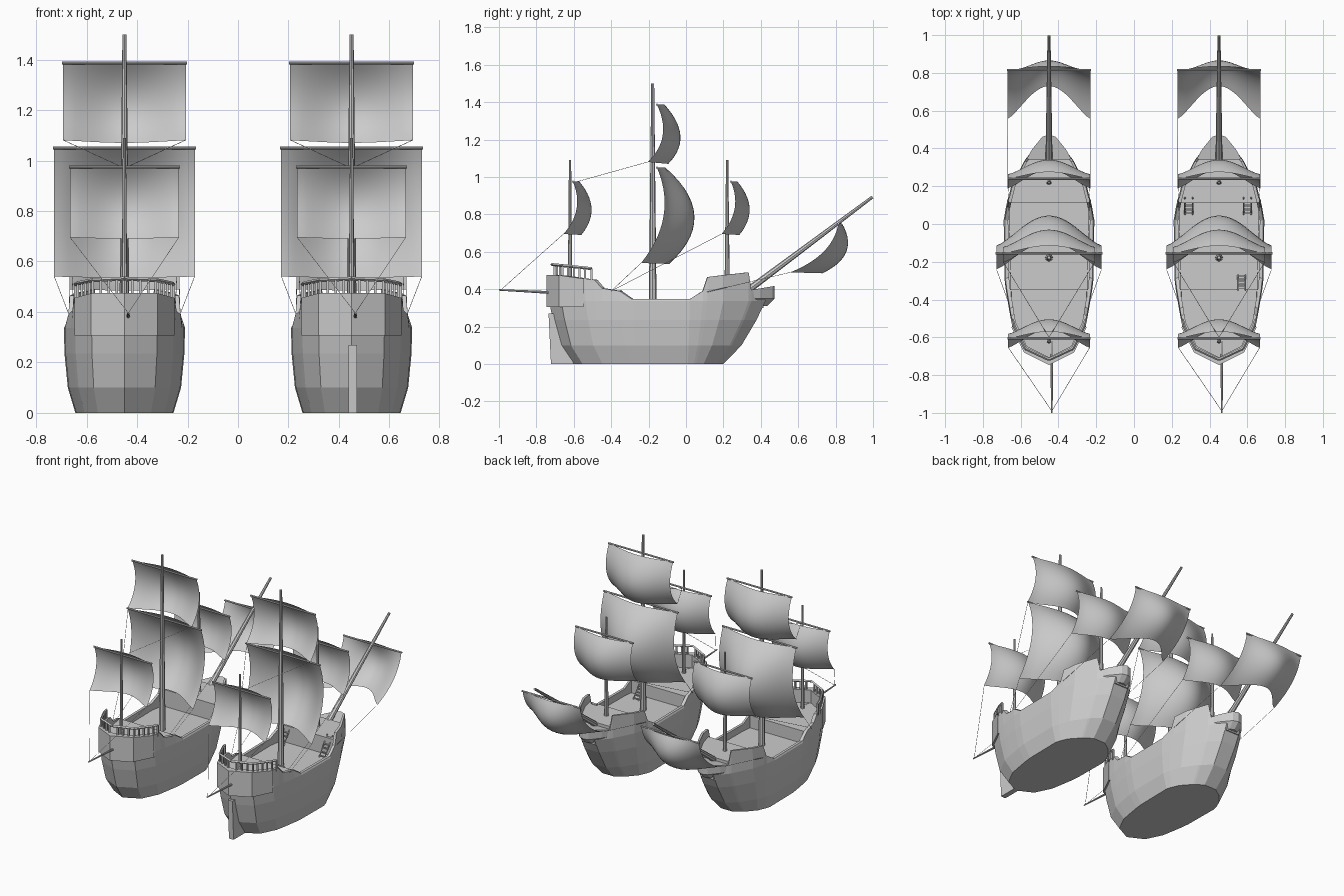
import bpy, bmesh, math
from mathutils import Vector, Matrix

if "Cube" in bpy.data.objects:
    bpy.data.objects.remove(bpy.data.objects["Cube"])

# Hull stations: (y, half width, rail height), stern to bow
ST = [(-.735, 0, .476), (-.67, .13, .474), (-.54, .195, .456), (-.49, .205, .45),
      (-.45, .212, .405), (-.355, .228, .39), (-.29, .236, .347), (.02, .24, .347),
      (.09, .228, .39), (.115, .222, .465), (.2, .2, .475), (.335, .13, .49),
      (.35, .12, .395), (.425, .055, .40)]
MAIN, AFT, FORE = .30, .385, .415        # deck heights


def make(name, bm, cx, smooth=False):
    bmesh.ops.recalc_face_normals(bm, faces=bm.faces)
    me = bpy.data.meshes.new(name)
    bm.to_mesh(me)
    bm.free()
    if smooth:
        for p in me.polygons:
            p.use_smooth = True
    ob = bpy.data.objects.new(name, me)
    ob.location.x = cx
    bpy.context.collection.objects.link(ob)
    return ob


def rod(bm, a, b, r1, r2, n=8):
    a, b = Vector(a), Vector(b)
    d = b - a
    m = Matrix.Translation((a + b) / 2) @ d.to_track_quat('Z', 'Y').to_matrix().to_4x4()
    bmesh.ops.create_cone(bm, cap_ends=True, segments=n, radius1=r1, radius2=r2,
                          depth=d.length, matrix=m)


def box(bm, c, s):
    bmesh.ops.create_cube(bm, size=1, matrix=Matrix.Translation(c) @ Matrix.Diagonal((*s, 1)))


def loft(bm, rings, cap_start=True, cap_end=True, closed=True):
    vs = [[bm.verts.new(p) for p in r] for r in rings]
    n = len(vs[0])
    for a, b in zip(vs, vs[1:]):
        for i in range(n if closed else n - 1):
            j = (i + 1) % n
            bm.faces.new((a[i], a[j], b[j], b[i]))
    if cap_start:
        bm.faces.new(vs[0][::-1])
    if cap_end:
        bm.faces.new(vs[-1])


def outline(stations, ymin=-.735, ymax=.425, s=1, z=None):
    """Mirrored ring of points around the ship; z=None follows the rail."""
    half = [(w * s, y * (ymax / .425 if y > 0 else ymin / -.735), r if z is None else z)
            for y, w, r in stations]
    return half + [(-x, y, h) for x, y, h in reversed(half) if x > 0]


def hull(cx):
    bm = bmesh.new()
    loft(bm, [outline(ST, -.607, .2, .81, 0), outline(ST, -.675, .297, .935, .1),
              outline(ST, -.712, .377, .99, .235), outline(ST, -.732, .425, 1, .337),
              outline(ST, -.735, .425, .975), outline(ST, -.71, .415, .9),
              outline(ST, -.71, .415, .9, MAIN)])
    make("hull", bm, cx)
    # Raised decks
    for name, part, z in (("aft_deck", ST[:6], AFT), ("fore_deck", ST[9:13], FORE)):
        bm = bmesh.new()
        loft(bm, [outline(part, -.712, .415, .91, MAIN - .01), outline(part, -.712, .415, .91, z)])
        make(name, bm, cx)
    # Stern gallery: slightly raised band round the stern
    bm = bmesh.new()
    aft = ST[:3]
    path = lambda k, z: [(-w * k, y * k, z or r) for y, w, r in reversed(aft[1:])] + \
                        [(w * k, y * k, z or r) for y, w, r in aft]
    loft(bm, [path(.98, .306), path(1.015, .306), path(1.015, None), path(.96, None)],
         False, False, False)
    make("stern_gallery", bm, cx)
    # Beak platform at the bow
    bm = bmesh.new()
    beak = [(.12, .34), (.09, .395), (.035, .462), (0, .473)]
    beak += [(-x, y) for x, y in reversed(beak[:-1])]
    loft(bm, [[(x * .8, y - .04 * (y > .38), .31) for x, y in beak],
              [(x, y, .35) for x, y in beak],
              [(x, y, .395 + .022 * (y - .34) / .133) for x, y in beak]])
    make("beak", bm, cx)


def stern_railing(cx):
    bm = bmesh.new()
    pts = [(.195, -.505), (.185, -.54), (.125, -.66), (0, -.718)]
    top = lambda y: .51 + .022 * (-.505 - y) / .213
    for s in (1, -1):
        for (x0, y0), (x1, y1) in zip(pts, pts[1:]):
            rod(bm, (s * x0, y0, top(y0)), (s * x1, y1, top(y1)), .008, .008, 4)
            n = max(1, round(math.hypot(x1 - x0, y1 - y0) / .032))
            for i in range(n):
                x, y = x0 + (x1 - x0) * i / n, y0 + (y1 - y0) * i / n
                box(bm, (s * x, y, top(y) - .038), (.01, .01, .075))
    make("stern_railing", bm, cx)


def spars(cx):
    for name, a, b, r1, r2 in (
            ("main_mast", (0, -.178, .29), (0, -.178, 1.5), .021, .008),
            ("mizzen_mast", (0, -.62, .37), (0, -.62, 1.09), .012, .006),
            ("fore_mast", (0, .22, .4), (0, .22, 1.09), .014, .006),
            ("bowsprit", (0, .31, .378), (0, .997, .893), .019, .008),
            ("stern_spar", (.015, -.62, .377), (.015, -1, .396), .009, .004)):
        bm = bmesh.new()
        rod(bm, a, b, r1, r2)
        make(name, bm, cx)


def quad(p, v):
    """Smooth curve through three (y, z) points."""
    k = ((2 * v - 1) * (v - 1), 4 * v * (1 - v), v * (2 * v - 1))
    return [sum(k[i] * p[i][c] for i in range(3)) for c in (0, 1)]


def sail(cx, name, half, edge, centre):
    nu, nv = 20, 14
    rows = []
    for j in range(nv + 1):
        v = j / nv
        e, c = quad(edge, v), quad(centre, v)
        row = []
        for i in range(nu + 1):
            u = 2 * i / nu - 1
            w = max(0, math.cos(u * math.pi / 2)) ** 1.3
            row.append((u * half * .985, e[0] + (c[0] - e[0]) * w, e[1] + (c[1] - e[1]) * w))
        rows.append(row)
    bm = bmesh.new()
    loft(bm, rows, False, False, False)
    make(name, bm, cx, True)
    # Yard along the top of the sail
    bm = bmesh.new()
    y, z = edge[0]
    rod(bm, (-half, y, z), (half, y, z), .006, .006)
    make(name + "_yard", bm, cx)


def sails(cx):
    sail(cx, "main_sail", .283, [(-.155, 1.05), (-.12, .79), (-.24, .54)],
         [(-.11, 1.05), (.045, .79), (-.09, .535)])
    sail(cx, "main_topsail", .247, [(-.155, 1.387), (-.125, 1.22), (-.205, 1.08)],
         [(-.115, 1.387), (-.03, 1.22), (-.095, 1.07)])
    for name, d in (("mizzen_sail", 0), ("fore_sail", .845)):
        sail(cx, name, .22, [(-.605 + d, .975), (-.585 + d, .83), (-.655 + d, .695)],
             [(-.57 + d, .975), (-.505 + d, .83), (-.56 + d, .69)])
    sail(cx, "bowsprit_sail", .222, [(.815, .75), (.735, .6), (.557, .49)],
         [(.835, .75), (.857, .6), (.73, .485)])


def rigging(cx):
    bm = bmesh.new()
    for s in (1, -1):
        for a, b in (((.215 * s, -.655, .695), (.015, -.99, .396)),
                     ((.24 * s, -.205, 1.08), (0, -.6, .97)),
                     ((.215 * s, .19, .695), (.2 * s, -.4, .39)),
                     ((.278 * s, -.24, .54), (.22 * s, -.4, .39)),
                     ((.218 * s, .557, .49), (.22 * s, .09, .38))):
            rod(bm, a, b, .0012, .0012, 4)
    make("rigging", bm, cx)


def ladder(cx, x, y0, z0, y1, z1, n=6):
    bm = bmesh.new()
    for s in (-1, 1):
        rod(bm, (x + s * .02, y0, z0), (x + s * .02, y1, z1), .004, .004, 4)
    for i in range(n):
        t = (i + .5) / n
        box(bm, (x, y0 + (y1 - y0) * t, z0 + (z1 - z0) * t), (.042, .009, .006))
    make("ladder", bm, cx)


for cx in (-.45, .45):
    hull(cx)
    stern_railing(cx)
    spars(cx)
    sails(cx)
    rigging(cx)

# Only the second ship carries a rudder and deck ladders
bm = bmesh.new()
prof = [(-.722, 0), (-.6, 0), (-.69, .27), (-.735, .27)]
loft(bm, [[(x, y, z) for y, z in prof] for x in (-.013, .022)])
make("rudder", bm, .45)
for x in (-.16, .15):
    ladder(.45, x, .05, MAIN, .14, FORE + .01)
ladder(.45, .12, -.27, MAIN, -.35, AFT + .01)
